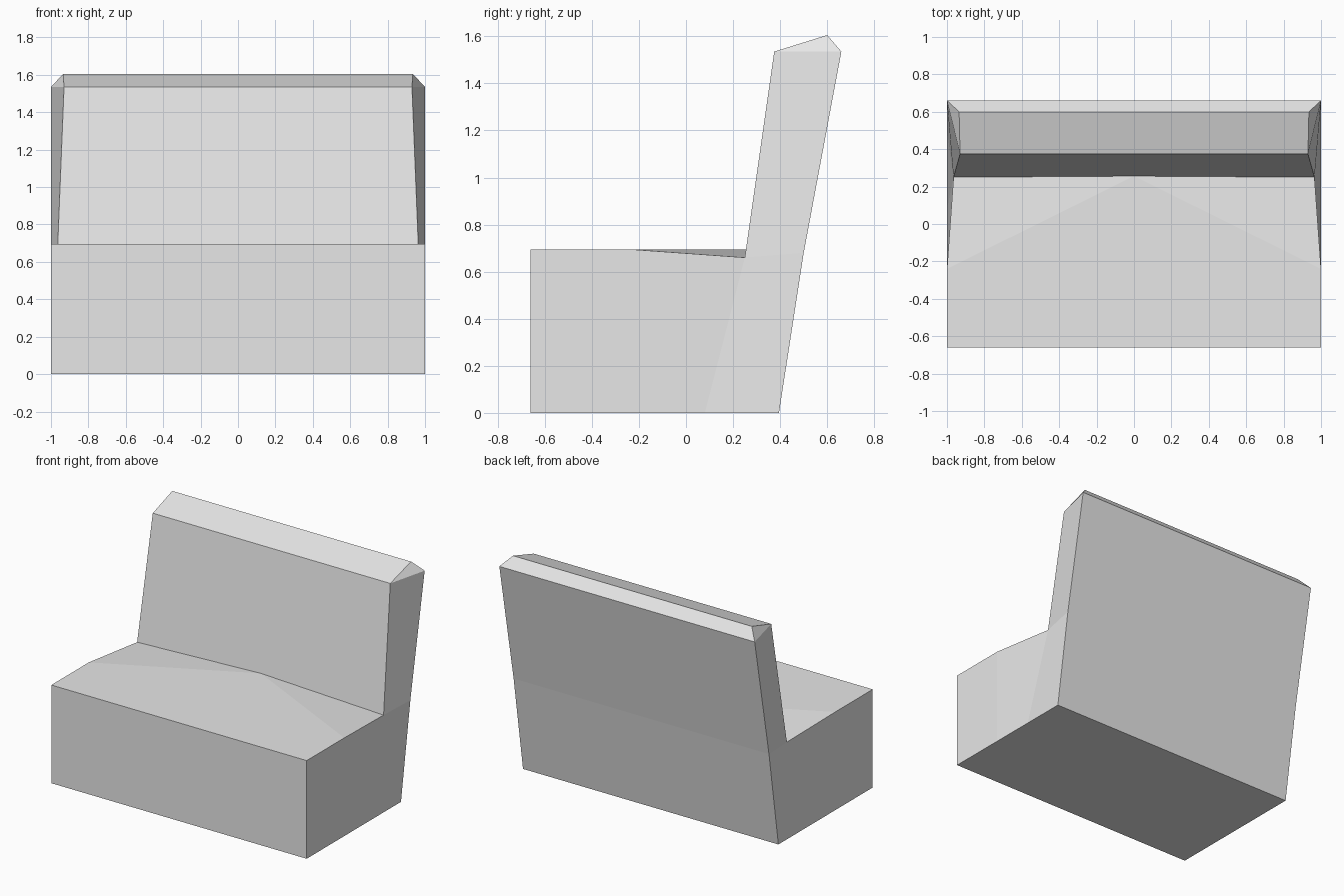
import bpy
import bmesh

cube = bpy.data.objects.get("Cube")
if cube:
    bpy.data.objects.remove(cube, do_unlink=True)

# Pale grey upholstery
grey = bpy.data.materials.new("pale_grey")
grey.use_nodes = True
grey.diffuse_color = (0.8, 0.8, 0.8, 1)
grey.node_tree.nodes["Principled BSDF"].inputs["Base Color"].default_value = (0.8, 0.8, 0.8, 1)

# Outer edge of the bench's left half: name -> (x, y, z)
outer = {
    "front_bottom": (1, -0.66, 0),
    "front_top": (1, -0.66, 0.695),
    "seat_bend": (1, -0.24, 0.695),
    "crease": (0.965, 0.25, 0.66),
    "rest_top": (0.93, 0.375, 1.535),
    "ridge": (0.935, 0.60, 1.605),
    "back_top": (1, 0.66, 1.535),
    "back_middle": (1, 0.50, 0.68),
    "back_bottom": (1, 0.395, 0),
    "base_rear": (1, 0.08, 0),
    "base_front": (1, -0.24, 0),
}

bm = bmesh.new()
edge = {name: bm.verts.new(co) for name, co in outer.items()}
centre = {name: bm.verts.new((0, y, z)) for name, (x, y, z) in outer.items()
          if name != "seat_bend"}
centre["crease"].co = (0, 0.256, 0.695)  # seat sags only toward its corners

# Strips running from the centre line out to the edge
loop = list(outer)
for a, b in zip(loop, loop[1:] + loop[:1]):
    if "seat_bend" not in (a, b):
        bm.faces.new((centre[a], edge[a], edge[b], centre[b]))

# Seat top: flat cushion and sagging rear corner
bm.faces.new((centre["front_top"], edge["front_top"], edge["seat_bend"], centre["crease"]))
bm.faces.new((edge["seat_bend"], edge["crease"], centre["crease"]))

# Side panels of the seat, backrest and top cap
for names in (
    ("front_bottom", "base_front", "seat_bend", "front_top"),
    ("base_front", "base_rear", "crease", "seat_bend"),
    ("base_rear", "back_bottom", "back_middle", "crease"),
    ("crease", "back_middle", "back_top", "rest_top"),
    ("rest_top", "back_top", "ridge"),
):
    bm.faces.new([edge[n] for n in names])

bmesh.ops.recalc_face_normals(bm, faces=bm.faces)
# The half shell is open on the centre line, so make sure it faces outward
bm.faces.ensure_lookup_table()
base = min(bm.faces, key=lambda f: f.calc_center_median().z)
if base.normal.z > 0:
    bmesh.ops.reverse_faces(bm, faces=bm.faces)

mesh = bpy.data.meshes.new("bench_seat")
bm.to_mesh(mesh)
bm.free()
mesh.materials.append(grey)
bench = bpy.data.objects.new("bench_seat", mesh)
bpy.context.collection.objects.link(bench)

# Right half
mirror = bench.modifiers.new("mirror", 'MIRROR')
mirror.use_clip = True
